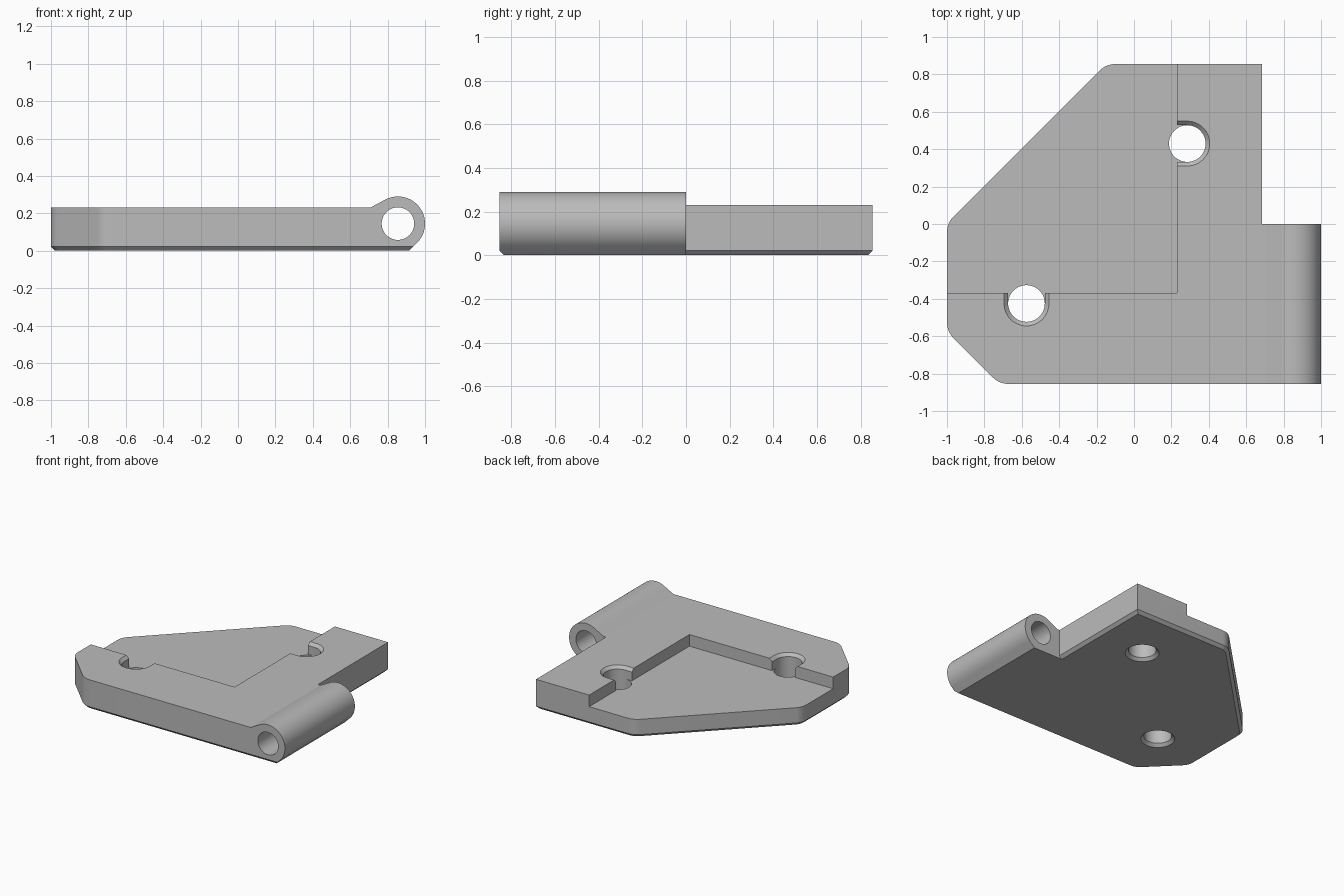
import bpy
import bmesh
from math import cos, sin, pi, radians, tan
from mathutils import Vector

if "Cube" in bpy.data.objects:
    bpy.data.objects.remove(bpy.data.objects["Cube"], do_unlink=True)

TOP, FLOOR, EDGE = 0.23, 0.14, 0.022
FRONT, BACK = -0.855, 0.855
HOLE, RIM = 0.098, 0.12

grey = bpy.data.materials.new("plain grey")
grey.use_nodes = True
colour = (0.5, 0.5, 0.5, 1)
grey.diffuse_color = colour
grey.node_tree.nodes["Principled BSDF"].inputs["Base Color"].default_value = colour


def loft(name, rings, trim=None):
    """Closed solid through rings of 3D points, optionally trimmed by a plane."""
    bm = bmesh.new()
    loops = [[bm.verts.new(p) for p in ring] for ring in rings]
    n = len(loops[0])
    for a, b in zip(loops, loops[1:]):
        for i in range(n):
            j = (i + 1) % n
            bm.faces.new((a[i], a[j], b[j], b[i]))
    bm.faces.new(loops[0][::-1])
    bm.faces.new(loops[-1])
    if trim:
        geom = bm.verts[:] + bm.edges[:] + bm.faces[:]
        cut = bmesh.ops.bisect_plane(bm, geom=geom, plane_co=trim[0],
                                     plane_no=trim[1], clear_outer=True)
        edges = [e for e in cut["geom_cut"] if isinstance(e, bmesh.types.BMEdge)]
        bmesh.ops.holes_fill(bm, edges=edges)
    bmesh.ops.recalc_face_normals(bm, faces=bm.faces)
    mesh = bpy.data.meshes.new(name)
    bm.to_mesh(mesh)
    bm.free()
    mesh.materials.append(grey)
    obj = bpy.data.objects.new(name, mesh)
    bpy.context.collection.objects.link(obj)
    return obj


def combine(target, tool, operation):
    mod = target.modifiers.new("join", "BOOLEAN")
    mod.operation, mod.object, mod.solver = operation, tool, "EXACT"
    tool.hide_render = True
    bpy.ops.object.select_all(action="DESELECT")
    bpy.context.view_layer.objects.active = target
    target.select_set(True)
    bpy.ops.object.modifier_apply(modifier=mod.name)
    bpy.data.objects.remove(tool, do_unlink=True)


def arc(cx, cy, r, start, end, steps):
    angles = [radians(start + (end - start) * i / steps) for i in range(steps + 1)]
    return [(cx + r * cos(a), cy + r * sin(a)) for a in angles]


def outline(inset):
    """Plate outline, counter-clockwise; 45 degree corners rounded on the left."""
    left, front, back = -1 + inset, FRONT + inset, BACK - inset
    shift = inset * 2 ** 0.5
    low, high = -1.575 + shift, 1.005 - shift
    r = 0.12 - inset
    t = r * tan(pi / 8)
    pts = [(0.685 - inset, front), (0.685 - inset, back)]
    pts += arc(back - high + t, back - r, r, 90, 135, 8)
    pts += arc(left + r, left + high - t, r, 135, 180, 8)
    pts += arc(left + r, low - left + t, r, 180, 225, 8)
    pts += arc(low - front + t, front + r, r, 225, 270, 8)
    return pts


def at_z(points, z):
    return [(x, y, z) for x, y in points]


def at_y(points, y):
    return [(x, y, z) for x, z in points]


# Plate with a chamfered lower edge
plate = loft("hinge_plate", [at_z(outline(EDGE), 0), at_z(outline(0), EDGE),
                             at_z(outline(0), TOP)])

# Hinge barrel flowing into the plate, chamfered along its front lower edge
profile = [(0.5, 0), (0.915, 0)] + arc(0.855, 0.145, 0.145, -45, 118, 48)
profile += [(0.706, TOP), (0.5, TOP)]
barrel = loft("barrel", [at_y(profile, FRONT), at_y(profile, 0)],
              ((0, FRONT, EDGE), (0, -1, -1)))
combine(plate, barrel, "UNION")

# Pin bore through the barrel
bore = arc(0.855, 0.145, 0.087, 0, 352.5, 47)
combine(plate, loft("bore", [at_y(bore, FRONT - 0.1), at_y(bore, 0.1)]), "DIFFERENCE")

# Recess across the back left of the top
corner = [(-2, -0.37), (0.23, -0.37), (0.23, 2), (-2, 2)]
combine(plate, loft("recess", [at_z(corner, FLOOR), at_z(corner, 1)]), "DIFFERENCE")

# Screw holes, chamfered below, each with a chamfered slot opening to the recess
for cx, cy, facing in ((0.285, 0.43, 0), (-0.575, -0.425, -90)):
    def circle(r, z):
        return at_z(arc(cx, cy, r, 0, 352.5, 47), z)

    def slot(r, z):
        away = Vector((cos(radians(facing)), sin(radians(facing)))) * -0.15
        pts = arc(cx, cy, r, facing - 90, facing + 90, 24)
        pts += [(pts[-1][0] + away.x, pts[-1][1] + away.y),
                (pts[0][0] + away.x, pts[0][1] + away.y)]
        return at_z(pts, z)

    hole = [circle(RIM + EDGE, -EDGE), circle(RIM, 0), circle(HOLE, EDGE),
            circle(HOLE, FLOOR + 0.03)]
    combine(plate, loft("hole", hole), "DIFFERENCE")
    opening = [slot(HOLE, FLOOR), slot(HOLE, TOP - EDGE), slot(RIM, TOP),
               slot(RIM + EDGE, TOP + EDGE)]
    combine(plate, loft("slot", opening), "DIFFERENCE")

bpy.ops.object.select_all(action="DESELECT")
plate.select_set(True)
bpy.context.view_layer.objects.active = plate
bpy.ops.object.shade_smooth_by_angle(angle=radians(20))
